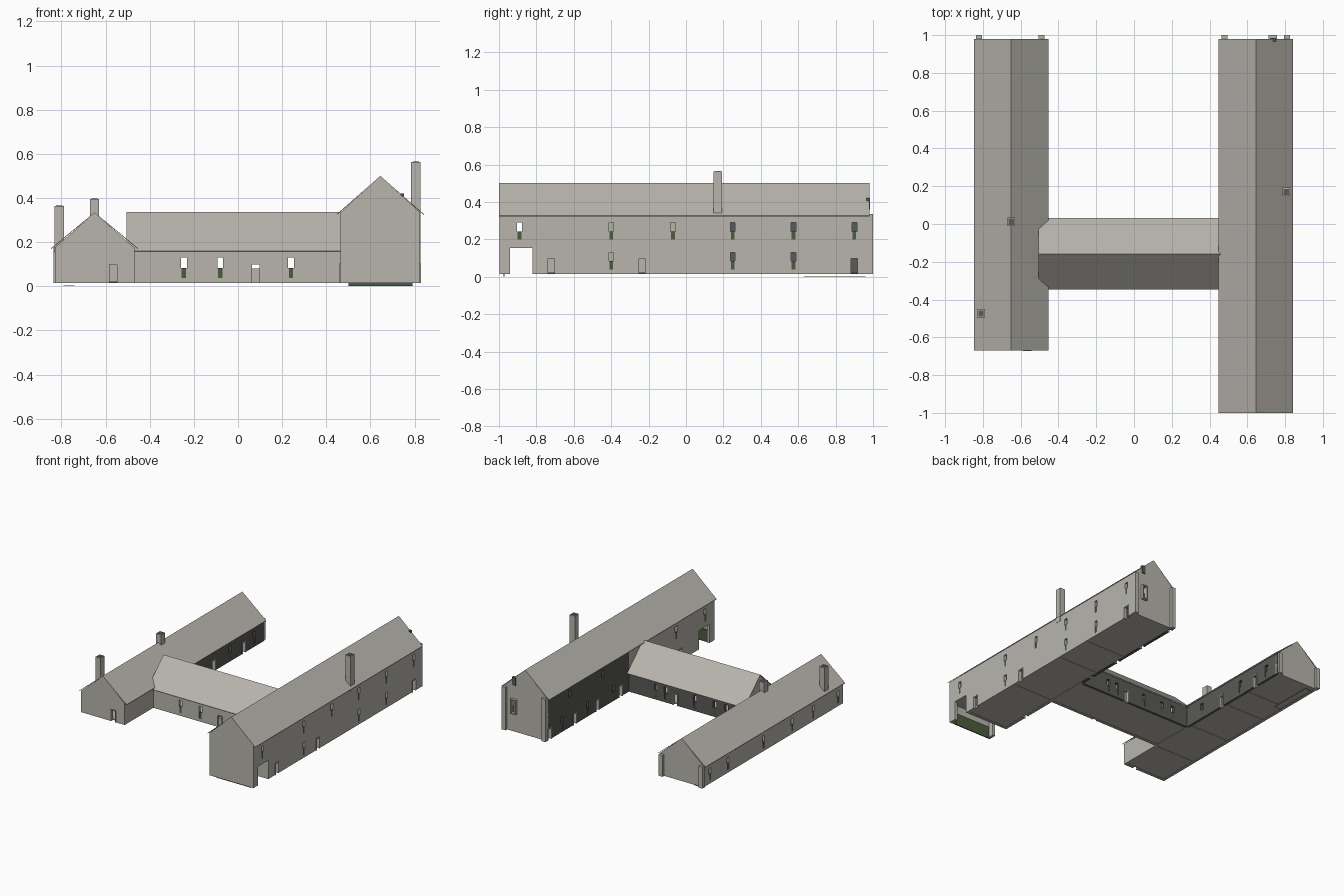
import bpy, bmesh
from mathutils import Vector

cube = bpy.data.objects.get("Cube")
if cube:
    bpy.data.objects.remove(cube)


def material(name, rgb):
    m = bpy.data.materials.new(name)
    m.diffuse_color = (*rgb, 1)
    m.use_nodes = True
    m.node_tree.nodes["Principled BSDF"].inputs["Base Color"].default_value = (*rgb, 1)
    return m


STONE = material("pale stone", (0.48, 0.46, 0.42))
DARK = material("dark stone", (0.1, 0.1, 0.095))
GREEN = material("shutter green", (0.07, 0.11, 0.045))
BASE, T = 0.015, 0.02


def finish(name, bm, mat):
    bmesh.ops.recalc_face_normals(bm, faces=bm.faces)
    me = bpy.data.meshes.new(name)
    bm.to_mesh(me)
    bm.free()
    me.materials.append(mat)
    ob = bpy.data.objects.new(name, me)
    bpy.context.scene.collection.objects.link(ob)


def extrude(bm, vec):
    r = bmesh.ops.extrude_face_region(bm, geom=bm.faces[:])
    vs = [g for g in r["geom"] if isinstance(g, bmesh.types.BMVert)]
    bmesh.ops.translate(bm, verts=vs, vec=vec)


def place(axis, u, d, z):
    """u runs along the axis, d across it"""
    return Vector((u, d, z)) if axis == "x" else Vector((d, u, z))


def prism(name, pts, axis, lo, hi, mat=STONE):
    """Section (across, z) swept along an axis"""
    bm = bmesh.new()
    bm.faces.new([bm.verts.new(place(axis, lo, d, z)) for d, z in pts])
    extrude(bm, place(axis, hi - lo, 0, 0))
    finish(name, bm, mat)


def box(name, x0, x1, y0, y1, z0, z1, mat=STONE):
    prism(name, [(y0, z0), (y1, z0), (y1, z1), (y0, z1)], "x", x0, x1, mat)


def wall(name, axis, d, inward, lo, hi, top, mat=STONE, windows=(), doors=(), gaps=()):
    """Wall with real openings; inward is the sign of the thickness direction"""
    holes = list(gaps)
    for u, z in windows:
        holes += [(u - .013, u + .013, z + .045, z + .092), (u - .01, u + .01, z, z + .045)]
    for u in doors:
        holes.append((u - .018, u + .018, BASE, .098))
    us = sorted({lo, hi, *(v for h in holes for v in h[:2])})
    zs = sorted({BASE, top, *(v for h in holes for v in h[2:])})
    bm = bmesh.new()
    grid = {}

    def vert(u, z):
        if (u, z) not in grid:
            grid[u, z] = bm.verts.new(place(axis, u, d, z))
        return grid[u, z]

    for a, b in zip(us, us[1:]):
        for c, e in zip(zs, zs[1:]):
            mu, mz = (a + b) / 2, (c + e) / 2
            if not any(h[0] < mu < h[1] and h[2] < mz < h[3] for h in holes):
                bm.faces.new([vert(a, c), vert(b, c), vert(b, e), vert(a, e)])
    extrude(bm, place(axis, 0, inward * T, 0))
    finish(name, bm, mat)

    def fitting(part, u0, u1, z0, z1, d0, d1, m):
        pts = [(d + inward * d0, z0), (d + inward * d1, z0),
               (d + inward * d1, z1), (d + inward * d0, z1)]
        prism(f"{name}_{part}", pts, axis, u0, u1, m)

    # Shutters fill the lower half of each window
    for u, z in windows:
        fitting("shutter", u - .01, u + .01, z, z + .045, .002, .009, GREEN)
    # Pale door surrounds stand just proud of the wall
    for u in doors:
        for s in (-1, 1):
            fitting("door_jamb", u + s * .02 - .003, u + s * .02 + .003, BASE, .098, -.004, T, STONE)
        fitting("door_lintel", u - .023, u + .023, .098, .104, -.004, T, STONE)


def roof(name, axis, mid, half, eave, ridge, lo, hi):
    t = .004
    prism(name, [(mid - half, eave), (mid, ridge), (mid + half, eave),
                 (mid + half, eave - t), (mid, ridge - t), (mid - half, eave - t)], axis, lo, hi)


def gable(name, axis, mid, half, bottom, ridge, lo, hi):
    prism(name, [(mid - half, bottom), (mid + half, bottom), (mid, ridge - .003)], axis, lo, hi)


def row(z, *us):
    return [(u, z) for u in us]


LOW, HIGH, SPLIT = .038, .198, .01

# Tall left wing, with the cart passage near its front
PASSAGE = (-.94, -.82, BASE, .155)
X0, X1, TALL = .465, .825, .335
wall("tall_outer_wall", "y", X1, -1, -.985, .98, TALL,
     windows=row(HIGH, -.89, -.4, -.07, .25, .575, .9) + row(LOW, -.4, .25, .575),
     doors=(-.72, -.235, .9), gaps=[PASSAGE])
wall("tall_front_court_wall", "y", X0, 1, -.985, SPLIT, TALL,
     windows=row(HIGH, -.89, -.55), doors=(-.6,), gaps=[PASSAGE])
wall("tall_back_court_wall", "y", X0, 1, SPLIT, .98, TALL, DARK,
     windows=row(HIGH, .71, .32) + row(LOW, .8, .5, .19), doors=(.95, .65, .385, .11))
wall("tall_front_wall", "x", -.998, 1, X0, X1, TALL)
wall("tall_back_wall", "x", .98, -1, X0, X1, TALL, windows=row(.16, .735))
gable("tall_front_gable", "y", .645, .18, TALL, .5, -.998, -.978)
gable("tall_back_gable", "y", .645, .18, TALL, .5, .96, .98)
roof("tall_roof", "y", .645, .197, .327, .5, -1, .98)
box("tall_floor", X0 + T, X1 - T, -.82, .97, .018, .024)
box("tall_upper_floor", X0 + T, X1 - T, -.98, .97, .157, .165)
for y in (-.82, -.33, .16, .45):
    box("tall_cross_wall", X0 + T, X1 - T, y, y + T, BASE, .157)
box("passage_green_panel", .5, .79, -.976, -.97, 0, .09, GREEN)

# Low right wing
X2, X3, SHORT = -.83, -.47, .175
wall("low_outer_wall", "y", X2, 1, -.668, .98, SHORT,
     windows=row(LOW, .9, .69, .27, -.07, -.32, -.61))
wall("low_front_court_wall", "y", X3, -1, -.668, SPLIT, SHORT)
wall("low_back_court_wall", "y", X3, -1, SPLIT, .98, SHORT, DARK,
     windows=row(LOW, .17, .58, .86), doors=(.38, .74))
wall("low_front_wall", "x", -.668, 1, X2, X3, SHORT, doors=(-.565,))
wall("low_back_wall", "x", .98, -1, X2, X3, SHORT)
gable("low_front_gable", "y", -.65, .18, SHORT, .335, -.668, -.648)
gable("low_back_gable", "y", -.65, .18, SHORT, .335, .96, .98)
roof("low_roof", "y", -.65, .197, .172, .335, -.67, .98)
box("low_floor", X2 + T, X3 - T, -.65, .97, .018, .024)
for y in (-.35, .02, .4, .63):
    box("low_cross_wall", X2 + T, X3 - T, y, y + T, BASE, SHORT)
box("low_sill", -.79, -.74, .63, .96, 0, .004)

# Linking hall between the wings
wall("hall_front_wall", "x", -.33, 1, X3, X0, .17,
     windows=row(LOW, -.245, -.08, .24), doors=(.08,))
wall("hall_back_wall", "x", .01, -1, X3, X0, .17, DARK,
     windows=row(LOW, -.34, -.245, -.08, .16, .24), doors=(.08,))
box("hall_door_leaf", .062, .098, -.322, -.316, BASE, .08)
box("hall_floor", X3, X0, -.315, -.005, .018, .024)
gable("hall_end_gable", "x", -.158, .185, .16, .335, -.5, -.48)
roof("hall_roof", "x", -.158, .19, .16, .337, -.505, X0 + .005)

# Buttresses on the back corners
for x, top in ((.48, TALL), (.81, TALL), (-.49, SHORT), (-.82, SHORT)):
    box("back_buttress", x - .016, x + .016, .97, 1, BASE, top)

# Framed window and vent on the tall back gable
for x in (.717, .753):
    box("back_window_jamb", x - .005, x + .005, .97, 1, .155, .257)
for z in (.15, .252):
    box("back_window_rail", .712, .758, .97, 1, z, z + .008)
box("gable_vent", .722, .752, .965, .985, .36, .42, DARK)

# Chimneys with dark flues
for x, y, low, top in ((.806, .17, .3, .565), (-.65, .012, .28, .397), (-.81, -.473, .15, .365)):
    box("chimney", x - .021, x + .021, y - .023, y + .023, low, top - .002)
    box("chimney_flue", x - .014, x + .014, y - .016, y + .016, top - .004, top, DARK)
